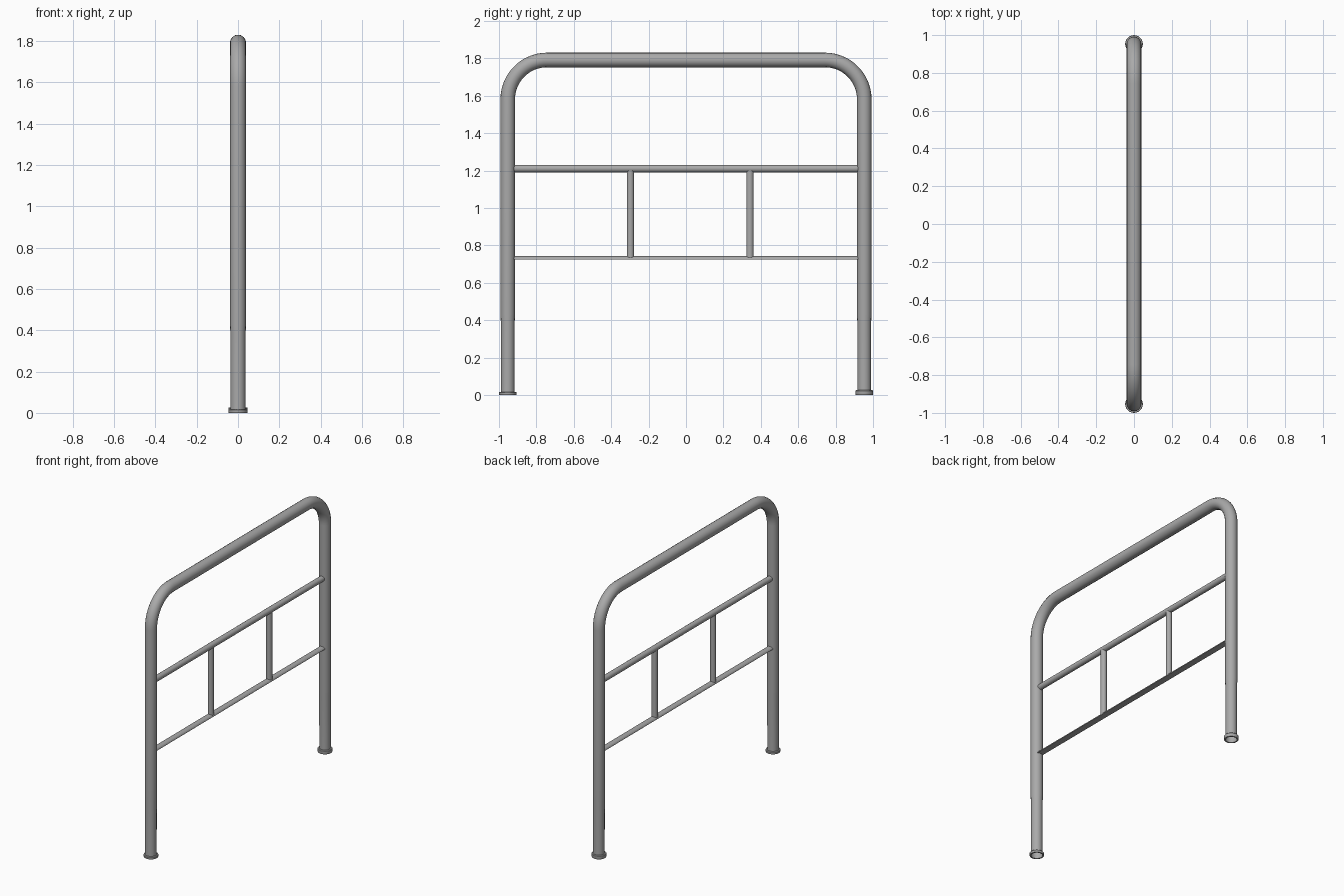
import bpy, bmesh, math

if "Cube" in bpy.data.objects:
    bpy.data.objects.remove(bpy.data.objects["Cube"])

LEG_Y, TOP_Z, BEND = 0.953, 1.791, 0.21

grey = bpy.data.materials.new("dark_grey_metal")
grey.diffuse_color = (0.4, 0.4, 0.4, 1)
grey.use_nodes = True
grey.node_tree.nodes["Principled BSDF"].inputs["Base Color"].default_value = grey.diffuse_color


def finish(ob):
    """Material and smooth shading with sharp edges kept."""
    ob.data.materials.clear()
    ob.data.materials.append(grey)
    activate(ob)
    bpy.ops.object.shade_smooth_by_angle(angle=math.radians(35))


def activate(ob):
    bpy.ops.object.select_all(action='DESELECT')
    ob.select_set(True)
    bpy.context.view_layer.objects.active = ob


def tube(name, pts, radius, caps=True):
    """Round tube swept along (x, y, z[, radius scale]) points, as a mesh."""
    cu = bpy.data.curves.new(name, 'CURVE')
    cu.dimensions = '3D'
    cu.bevel_depth = radius
    cu.bevel_resolution = 6
    cu.use_fill_caps = caps
    sp = cu.splines.new('POLY')
    sp.points.add(len(pts) - 1)
    for p, co in zip(sp.points, pts):
        p.co = (*co[:3], 1)
        p.radius = co[3] if len(co) > 3 else 1
    ob = bpy.data.objects.new(name, cu)
    bpy.context.collection.objects.link(ob)
    activate(ob)
    bpy.ops.object.convert(target='MESH')
    finish(bpy.context.object)


def profile_mesh(name, build, loc=(0, 0, 0)):
    """Mesh object whose geometry is filled in by a bmesh callback."""
    me = bpy.data.meshes.new(name)
    bm = bmesh.new()
    build(bm)
    bmesh.ops.remove_doubles(bm, verts=bm.verts, dist=1e-5)
    bmesh.ops.recalc_face_normals(bm, faces=bm.faces)
    bm.to_mesh(me)
    bm.free()
    ob = bpy.data.objects.new(name, me)
    ob.location = loc
    bpy.context.collection.objects.link(ob)
    finish(ob)


def foot(name, y, h):
    """Hollow ring collar at the bottom of a leg."""
    def build(bm):
        prof = [(0.036, 0), (0.045, 0), (0.047, 0.004),
                (0.047, h - 0.004), (0.044, h), (0.036, h)]
        vs = [bm.verts.new((r, 0, z)) for r, z in prof]
        es = [bm.edges.new((vs[i], vs[(i + 1) % len(vs)])) for i in range(len(vs))]
        bmesh.ops.spin(bm, geom=vs + es, cent=(0, 0, 0), axis=(0, 0, 1),
                       angle=math.tau, steps=28, use_merge=True)
    profile_mesh(name, build, (0, y, 0))


# Bent main frame: legs narrow slightly near the floor, ends open
arc = [math.radians(a) for a in range(0, 91, 6)]
leg = [(0, LEG_Y, 0.008, 0.94), (0, LEG_Y, 0.39, 0.95), (0, LEG_Y, 0.43, 1)]
right = leg + [(0, LEG_Y - BEND + BEND * math.cos(a),
                TOP_Z - BEND + BEND * math.sin(a), 1) for a in arc]
left = [(0, -y, z, r) for _, y, z, r in reversed(right)]
tube("main_frame", right + left, 0.039, caps=False)

# Feet of slightly different height
foot("left_foot", -LEG_Y, 0.017)
foot("right_foot", LEG_Y, 0.026)

# Upper cross rail
END = LEG_Y - 0.033
tube("upper_rail", [(0, -END, 1.21), (0, END, 1.21)], 0.02)


# Lower cross rail: half-round bar, flat underneath
def half_round(bm):
    vs = [bm.verts.new((0.022 * math.cos(i * math.pi / 12), -END,
                        0.725 + 0.017 * math.sin(i * math.pi / 12))) for i in range(13)]
    f = bm.faces.new(vs)
    ext = bmesh.ops.extrude_face_region(bm, geom=[f], use_keep_orig=True)
    bmesh.ops.translate(bm, vec=(0, 2 * END, 0),
                        verts=[g for g in ext["geom"] if isinstance(g, bmesh.types.BMVert)])


profile_mesh("lower_rail", half_round)

# Two short uprights between the rails
for i, y in enumerate((-0.297, 0.342)):
    tube(f"short_upright_{i + 1}", [(0, y, 0.733), (0, y, 1.2)], 0.0195)
